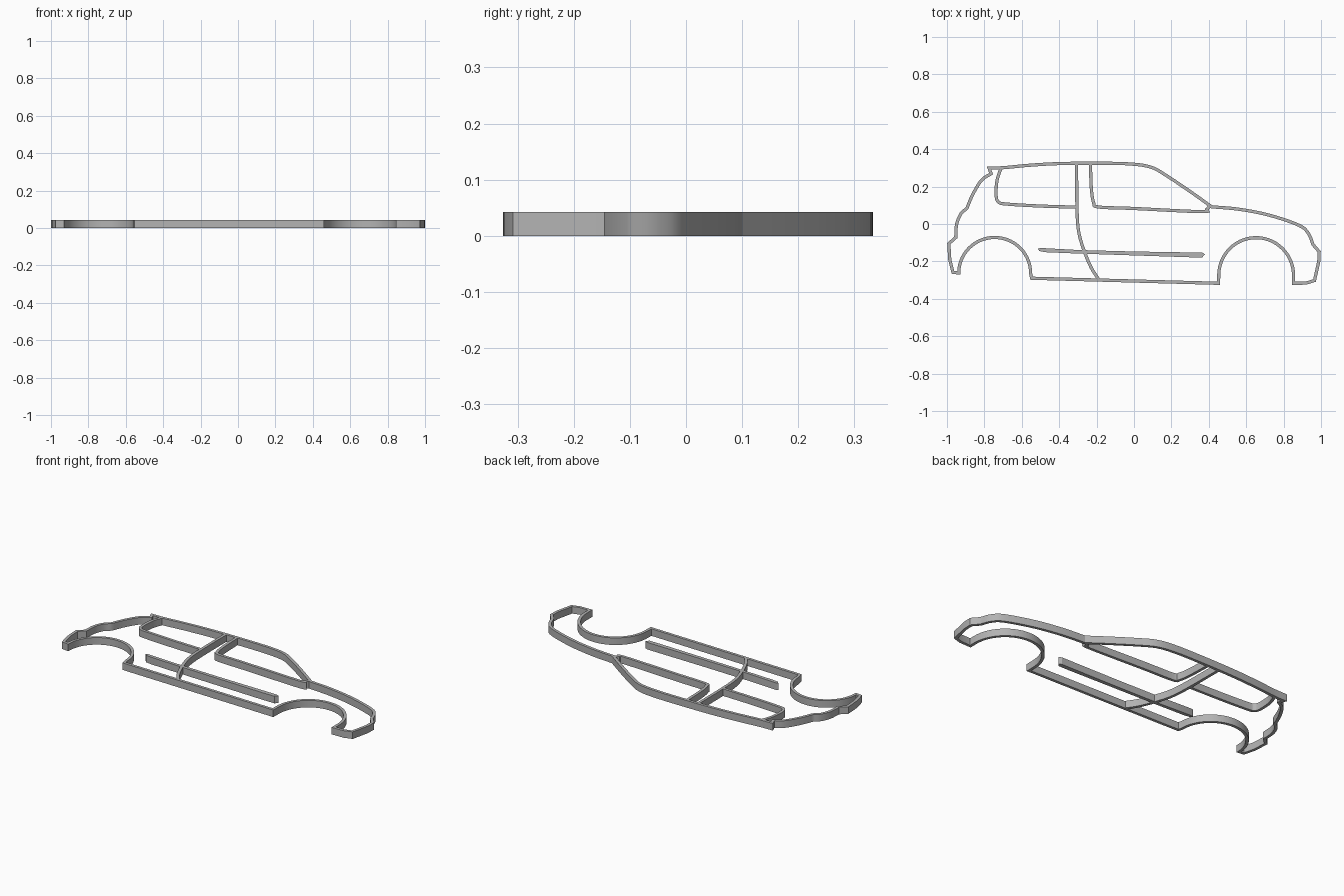
import bpy, bmesh, math
from mathutils import Vector

HEIGHT, WIDTH = 0.042, 0.017

cube = bpy.data.objects.get("Cube")
if cube:
    bpy.data.objects.remove(cube)

grey = bpy.data.materials.new("plain grey")
grey.use_nodes = True
grey.diffuse_color = (0.45, 0.45, 0.45, 1)
grey.node_tree.nodes["Principled BSDF"].inputs["Base Color"].default_value = (0.45, 0.45, 0.45, 1)


def smooth(points, steps=5):
    """Rounded run through the points (Catmull-Rom)."""
    p = [Vector(q) for q in points]
    p = [2 * p[0] - p[1]] + p + [2 * p[-1] - p[-2]]
    out = []
    for a, b, c, d in zip(p, p[1:], p[2:], p[3:]):
        for i in range(steps):
            t = i / steps
            out.append(0.5 * (2 * b + (c - a) * t + (2 * a - 5 * b + 4 * c - d) * t ** 2
                              + (3 * b - a - 3 * c + d) * t ** 3))
    return out + [p[-2]]


def arch(cx, cy, rx, ry, steps=28):
    """Half ellipse running from right to left."""
    return [Vector((cx + rx * math.cos(math.pi * i / steps),
                    cy + ry * math.sin(math.pi * i / steps))) for i in range(steps + 1)]


def finish(name, bm):
    bmesh.ops.recalc_face_normals(bm, faces=bm.faces)
    mesh = bpy.data.meshes.new(name)
    bm.to_mesh(mesh)
    bm.free()
    mesh.materials.append(grey)
    obj = bpy.data.objects.new(name, mesh)
    bpy.context.collection.objects.link(obj)
    bpy.ops.object.select_all(action='DESELECT')
    obj.select_set(True)
    bpy.context.view_layer.objects.active = obj
    bpy.ops.object.shade_smooth_by_angle(angle=math.radians(30))
    return obj


def wall(name, path, closed=False):
    """Upright strip of even width with mitred corners."""
    pts = []
    for p in map(Vector, path):
        if not pts or (p - pts[-1]).length > 0.003:
            pts.append(p)
    if closed and (pts[0] - pts[-1]).length < 0.003:
        pts.pop()
    n = len(pts)
    bm = bmesh.new()
    rings = []
    for i, p in enumerate(pts):
        before = pts[i - 1] if closed or i else 2 * p - pts[1]
        after = pts[(i + 1) % n] if closed or i < n - 1 else 2 * p - pts[i - 1]
        n1, n2 = [Vector((-d.y, d.x)).normalized() for d in (p - before, after - p)]
        off = (n1 + n2) * (WIDTH / 2) / max(1 + n1.dot(n2), 0.5)
        rings.append([bm.verts.new((q.x, q.y, z)) for q, z in
                      ((p + off, 0), (p - off, 0), (p - off, HEIGHT), (p + off, HEIGHT))])
    for i in range(n if closed else n - 1):
        a, b = rings[i], rings[(i + 1) % n]
        for k in range(4):
            m = (k + 1) % 4
            bm.faces.new((a[k], a[m], b[m], b[k]))
    if not closed:
        bm.faces.new(rings[0])
        bm.faces.new(rings[-1])
    return finish(name, bm)


# Body outline, clockwise from the spoiler tip
roof = smooth([(-.775, .299), (-.70, .301), (-.56, .314), (-.40, .323), (-.20, .325),
               (-.02, .321), (.09, .304), (.17, .261), (.30, .174), (.415, .092)])
bonnet = smooth([(.415, .092), (.56, .079), (.72, .048), (.88, -.006), (.932, -.05), (.957, -.11)])
nose = [(.957, -.11), (.990, -.148), (.988, -.20), (.965, -.302), (.92, -.316), (.853, -.317)]
front_arch = arch(.653, -.275, .2, .202)
sill = [(.452, -.317), (-.547, -.290)]
rear_arch = arch(-.745, -.262, .192, .19)
bumper = [(-.937, -.264), (-.968, -.258), (-.985, -.19), (-.990, -.105), (-.953, -.072)]
tail = smooth([(-.953, -.072), (-.948, 0), (-.925, .055), (-.894, .083)])
hatch = smooth([(-.894, .083), (-.862, .158), (-.815, .234), (-.764, .269)])
wall("body_outline", roof + bonnet + nose + front_arch + sill + rear_arch + bumper + tail + hatch,
     closed=True)

# Door gap line and window frames
wall("door_line", smooth([(-.307, .318), (-.305, .09), (-.296, -.04), (-.266, -.145),
                          (-.228, -.235), (-.190, -.294)]))
wall("rear_window", smooth([(-.712, .296), (-.733, .23), (-.737, .15), (-.724, .118),
                            (-.685, .107), (-.50, .096), (-.307, .090)]))
wall("front_window", smooth([(-.233, .318), (-.228, .19), (-.216, .115), (-.190, .091),
                             (0, .083), (.355, .066), (.388, .077), (.406, .10)]))

# Solid side moulding
bm = bmesh.new()
shape = [(-.515, -.133), (-.500, -.128), (-.30, -.139), (0, -.147), (.365, -.153), (.380, -.162),
         (.365, -.178), (.30, -.178), (0, -.168), (-.30, -.158), (-.47, -.151), (-.505, -.145)]
face = bm.faces.new([bm.verts.new((x, y, 0)) for x, y in shape])
top = bmesh.ops.extrude_face_region(bm, geom=[face], use_keep_orig=True)["geom"]
bmesh.ops.translate(bm, vec=(0, 0, HEIGHT), verts=[v for v in top if isinstance(v, bmesh.types.BMVert)])
finish("side_moulding", bm)
